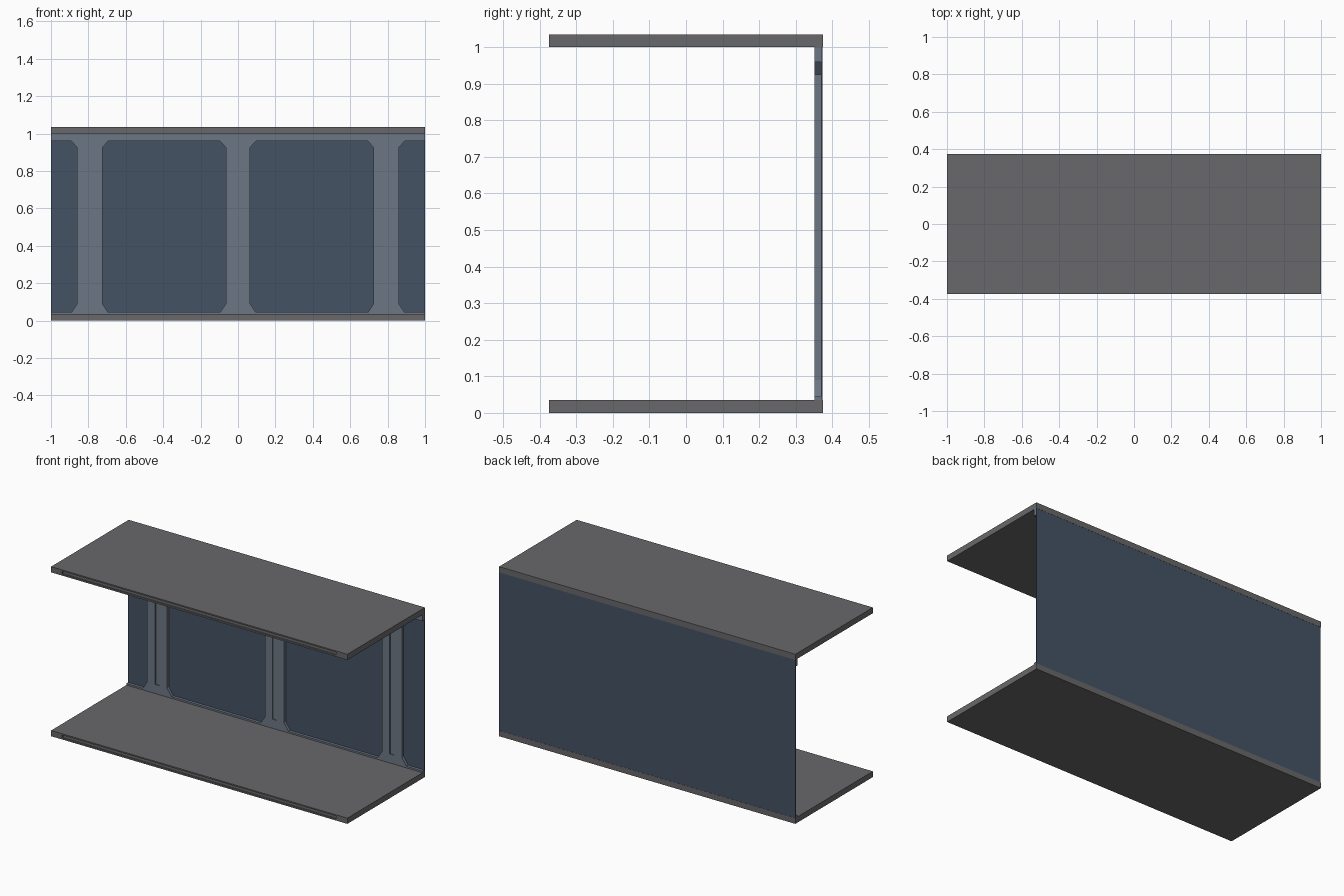
import bpy, bmesh

if "Cube" in bpy.data.objects:
    bpy.data.objects.remove(bpy.data.objects["Cube"])


def material(name, rgb):
    m = bpy.data.materials.new(name)
    m.diffuse_color = (*rgb, 1)
    m.use_nodes = True
    m.node_tree.nodes["Principled BSDF"].inputs["Base Color"].default_value = m.diffuse_color
    return m


def prism(name, outline, y0, y1, mat=None):
    """Extrude an (x, z) outline from y0 to y1."""
    bm = bmesh.new()
    face = bm.faces.new([bm.verts.new((x, y0, z)) for x, z in outline])
    ext = bmesh.ops.extrude_face_region(bm, geom=[face])
    verts = [v for v in ext["geom"] if isinstance(v, bmesh.types.BMVert)]
    bmesh.ops.translate(bm, verts=verts, vec=(0, y1 - y0, 0))
    bmesh.ops.recalc_face_normals(bm, faces=bm.faces)
    mesh = bpy.data.meshes.new(name)
    bm.to_mesh(mesh)
    bm.free()
    ob = bpy.data.objects.new(name, mesh)
    bpy.context.collection.objects.link(ob)
    if mat:
        mesh.materials.append(mat)
    return ob


def rect(x0, x1, z0, z1):
    return [(x0, z0), (x1, z0), (x1, z1), (x0, z1)]


def window(x0, x1, z0=0.045, z1=0.959, c=0.03, low=0.045, high=0.034):
    return [(x0 + c, z0), (x1 - c, z0), (x1, z0 + low), (x1, z1 - high),
            (x1 - c, z1), (x0 + c, z1), (x0, z1 - high), (x0, z0 + low)]


def cut(ob, cutter):
    mod = ob.modifiers.new("cut", "BOOLEAN")
    mod.operation, mod.solver, mod.object = "DIFFERENCE", "EXACT", cutter
    cutter.hide_render = True
    bpy.context.view_layer.objects.active = ob
    bpy.ops.object.modifier_apply(modifier=mod.name)
    bpy.data.objects.remove(cutter)


shelf_grey = material("shelf grey", (0.14, 0.14, 0.145))
frame_blue = material("frame blue grey", (0.15, 0.185, 0.23))
panel_blue = material("panel dark blue", (0.06, 0.085, 0.13))

DEPTH = 0.374
FRAME_FRONT, PANEL_FRONT = 0.352, 0.369

# Top and bottom boards with a slot along the front edge
for name, z in (("bottom_board", 0), ("top_board", 1.0)):
    board = prism(name, rect(-1, 1, z, z + 0.035), -DEPTH, DEPTH, shelf_grey)
    cut(board, prism("slot_cutter", rect(-0.925, 0.925, z + 0.009, z + 0.027),
                     -DEPTH - 0.05, -DEPTH + 0.008))

# Thin back panel
prism("back_panel", rect(-1, 1, 0.035, 1.0), PANEL_FRONT, DEPTH - 0.001, panel_blue)

# Frame: rails and three posts, left by cutting chamfered windows
frame = prism("wall_frame", rect(-1, 1, 0.035, 1.0), FRAME_FRONT, PANEL_FRONT, frame_blue)
for x0, x1 in ((-1.2, -0.86), (-0.725, -0.065), (0.065, 0.725), (0.86, 1.2)):
    cut(frame, prism("window_cutter", window(x0, x1), 0.3, 0.4))

# Shallow vertical slot in each post
for x in (-0.792, 0, 0.792):
    cut(frame, prism("post_slot_cutter", rect(x - 0.014, x + 0.014, 0.09, 0.925),
                     0.3, FRAME_FRONT + 0.006))
